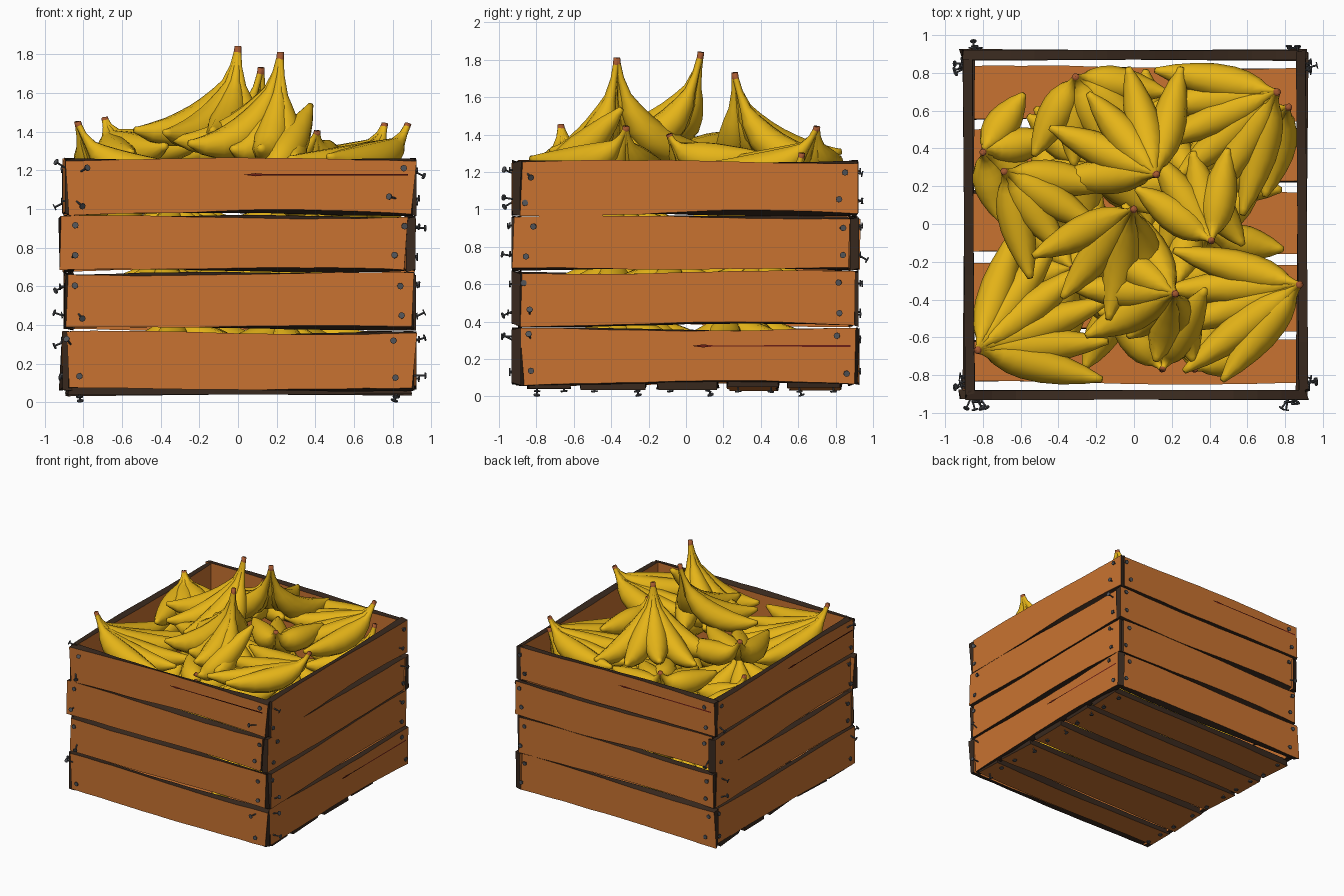
import bpy, bmesh, math, random
from mathutils import Matrix, Vector

random.seed(4)
if "Cube" in bpy.data.objects:
    bpy.data.objects.remove(bpy.data.objects["Cube"])


def material(name, colour):
    mat = bpy.data.materials.new(name)
    mat.use_nodes = True
    mat.diffuse_color = (*colour, 1)
    mat.node_tree.nodes["Principled BSDF"].inputs["Base Color"].default_value = (*colour, 1)
    return mat


WOOD = material("orange wood", (0.58, 0.17, 0.03))
EDGE = material("dark wood edge", (0.04, 0.022, 0.013))
CRACK = material("red brown crack", (0.15, 0.014, 0.008))
IRON = material("grey iron", (0.085, 0.09, 0.1))
PEEL = material("yellow peel", (0.79, 0.46, 0.009))
STEM = material("brown stem", (0.38, 0.10, 0.03))


def finish(name, bm, mats, smooth=False):
    bmesh.ops.recalc_face_normals(bm, faces=bm.faces)
    mesh = bpy.data.meshes.new(name)
    bm.to_mesh(mesh)
    bm.free()
    for mat in mats:
        mesh.materials.append(mat)
    for poly in mesh.polygons:
        poly.use_smooth = smooth
    bpy.context.collection.objects.link(bpy.data.objects.new(name, mesh))


def loft(bm, rings, first_cap, last_cap, side_index):
    """Skin closed rings of points and cap both ends."""
    loops = [[bm.verts.new(p) for p in ring] for ring in rings]
    count = len(loops[0])
    for i, (a, b) in enumerate(zip(loops, loops[1:])):
        for j in range(count):
            k = (j + 1) % count
            bm.faces.new((a[j], a[k], b[k], b[j])).material_index = side_index(i, j)
    bm.faces.new(loops[0]).material_index = first_cap
    bm.faces.new(loops[-1]).material_index = last_cap


# Rough planks: local x runs along the plank, -y faces outward, z across it
def plank(name, frame, start, end, low, high, outer, thick=0.05):
    bm = bmesh.new()
    steps = 14
    phase = [random.uniform(0, math.tau) for _ in range(4)]
    chip_size = random.uniform(0.01, 0.026)
    skew = random.uniform(-0.01, 0.01)
    rings = []
    for i in range(steps + 1):
        t = i / steps
        u = start + (end - start) * t
        wave = [0.009 * math.sin(5 * t + p) + random.uniform(-0.002, 0.002) for p in phase]
        # chipped lower corner, mostly towards the far end
        chip = chip_size * max(0, math.sin(4 * t - 1.4))
        ragged = 0.015 if i in (0, steps) else 0
        face = -outer + skew * (2 * t - 1)
        corners = [(face, low + wave[0] + chip), (face + thick, low + wave[1]),
                   (face + thick, high + wave[2]), (face, high + wave[3])]
        rings.append([frame @ Vector((u + random.uniform(-ragged, ragged), y, z))
                      for y, z in corners])
    # broad faces are wood, cut edges are dark
    loft(bm, rings, 1, 1, lambda i, j: 0 if j in (1, 3) else 1)
    finish(name, bm, (WOOD, EDGE))


def nails(name, frame, spots, outer, most):
    bm = bmesh.new()
    for u, w in spots:
        out = random.choice((0.012, 0.012, 0.4 * most, most))
        tilt = 0.6 * out / most
        lean = (Matrix.Rotation(random.uniform(-tilt, tilt), 4, "X")
                @ Matrix.Rotation(random.uniform(-tilt, tilt), 4, "Z"))
        base = frame @ Matrix.Translation((u, -outer, w)) @ lean @ Matrix.Rotation(math.pi / 2, 4, "X")
        for radius, depth, z in ((0.005, out + 0.02, (out - 0.02) / 2), (0.017, 0.007, out)):
            bmesh.ops.create_cone(bm, cap_ends=True, segments=8, radius1=radius, radius2=radius,
                                  depth=depth, matrix=base @ Matrix.Translation((0, 0, z)))
    finish(name, bm, (IRON,))


def crack(name, frame, start, end, w, outer):
    bm = bmesh.new()
    outline = ((start, 0), (start + 0.06, -0.008), (start + 0.12, -0.003), (end, -0.005),
               (end, 0.005), (start + 0.12, 0.003), (start + 0.06, 0.008))
    bm.faces.new([bm.verts.new(frame @ Vector((u, -outer - 0.009, w + h))) for u, h in outline])
    finish(name, bm, (CRACK,))


# Four crate walls, arranged like a pinwheel: lower edge, upper edge, slide
rows = ((0.065, 0.36, 0.015), (0.38, 0.663, 0), (0.68, 0.958, -0.03), (0.972, 1.255, 0.01))
walls = (("front", 0.93, 3), ("left", 0.915, 0), ("back", 0.92, 3), ("right", 0.9, 3))
for turn, (side, outer, cracked) in enumerate(walls):
    frame = Matrix.Rotation(turn * math.pi / 2, 4, "Z")
    spots = []
    for r, (low, high, slide) in enumerate(rows):
        plank(f"{side}_plank_{r}", frame, slide - 0.89, slide + 0.9, low, high, outer)
        for u in (-0.84, 0.83):
            for w in (low + 0.07, high - 0.05):
                spots.append((u + random.uniform(-0.03, 0.03), w + random.uniform(-0.015, 0.015)))
    nails(f"{side}_nails", frame, spots, outer, 0.055)
    crack(f"{side}_crack", frame, 0.03, 0.88, rows[cracked][0] + 0.205, outer)

# Floor planks with gaps, outward side facing down
down = Matrix.Rotation(math.pi / 2, 4, "X")
floor_spots = []
floor = ((-0.73, 0.11), (-0.385, 0.175), (0.01, 0.16), (0.36, 0.135), (0.69, 0.14))
for i, (y, half) in enumerate(floor):
    plank(f"floor_plank_{i}", down, -0.88, 0.89, -y - half, -y + half, -0.04, 0.045)
    floor_spots += [(u, -y + s * half) for u in (-0.82, 0.82) for s in (-0.7, 0.6)]
nails("floor_nails", down, floor_spots, -0.04, 0.035)


# Bananas: thin neck, swelling body and blunt end along a hanging curve
SHAPE = ((0, 0.018), (0.03, 0.016), (0.1, 0.017), (0.2, 0.03), (0.28, 0.055), (0.4, 0.08),
         (0.52, 0.092), (0.66, 0.092), (0.78, 0.077), (0.9, 0.05), (0.97, 0.025), (1, 0.015))


def banana(bm, crown, tip):
    bend = crown.lerp(tip, 0.2)
    bend.z = min(crown.z, tip.z) - 0.1
    rings = []
    for t, radius in SHAPE:
        centre = crown.lerp(bend, t).lerp(bend.lerp(tip, t), t)
        along = ((bend - crown) * (1 - t) + (tip - bend) * t).normalized()
        side = along.cross(Vector((0.02, 0.01, 1))).normalized()
        up = side.cross(along)
        rings.append([centre + radius * (side * math.cos(a) + up * math.sin(a))
                      for a in (math.tau * k / 10 for k in range(10))])
    loft(bm, rings, 1, 0, lambda i, j: 1 if i == 0 else 0)


def bunch(name, crown, first, last, count, length, drop):
    """Fan bananas around a crown between two compass angles."""
    bm = bmesh.new()
    crown = Vector(crown)
    for i in range(count):
        angle = math.radians(first + (last - first) * i / max(1, count - 1))
        reach = length * random.uniform(0.93, 1.06)
        tip = crown + Vector((reach * math.cos(angle), reach * math.sin(angle),
                              random.uniform(-0.04, 0.04) - drop))
        tip.x = max(-0.8, min(0.8, tip.x))
        tip.y = max(-0.83, min(0.83, tip.y))
        banana(bm, crown, tip)
    finish(name, bm, (PEEL, STEM), True)


# Heap on top: crown, first and last angle, count, reach, drop
heap = (
    ((0, 0.08, 1.84), 205, 283, 4, 0.6, 0.45),
    ((0.22, -0.37, 1.81), 120, 205, 4, 0.53, 0.44),
    ((0.22, -0.37, 1.81), 222, 285, 3, 0.36, 0.52),
    ((0.12, 0.26, 1.73), 182, 78, 5, 0.6, 0.43),
    ((-0.83, -0.67, 1.45), 72, -13, 6, 0.72, 0.27),
    ((0.88, -0.32, 1.44), 165, 234, 5, 0.73, 0.2),
    ((0.76, 0.7, 1.44), 170, 254, 6, 0.68, 0.18),
    ((0.41, -0.09, 1.4), 145, 80, 4, 0.52, 0.14),
    ((-0.69, 0.28, 1.47), -8, -76, 4, 0.56, 0.14),
    ((-0.31, 0.78, 1.3), 242, 350, 5, 0.48, 0.12),
    ((-0.8, 0.38, 1.25), -75, 55, 4, 0.4, 0.2),
    ((0.82, 0.62, 1.3), 195, 255, 3, 0.52, 0.3),
    ((0.15, -0.77, 1.18), 70, 130, 3, 0.45, 0.02),
    ((0.15, -0.77, 1.24), 62, 62, 1, 0.46, -0.3),
    ((0.32, -0.77, 1.15), 20, 95, 4, 0.45, 0.05),
)
for i, spec in enumerate(heap):
    bunch(f"top_bunch_{i}", *spec)

# Hidden layers that show through the gaps
for layer, z in enumerate((0.55, 0.85, 1.13)):
    for i in range(4):
        angle = math.tau * i / 4 + layer * 0.8 + 0.6
        crown = (0.4 * math.cos(angle), 0.4 * math.sin(angle), z)
        turn = random.uniform(0, 60)
        bunch(f"inner_bunch_{layer}_{i}", crown, turn, turn + 300, 6, 0.43, 0.27)
